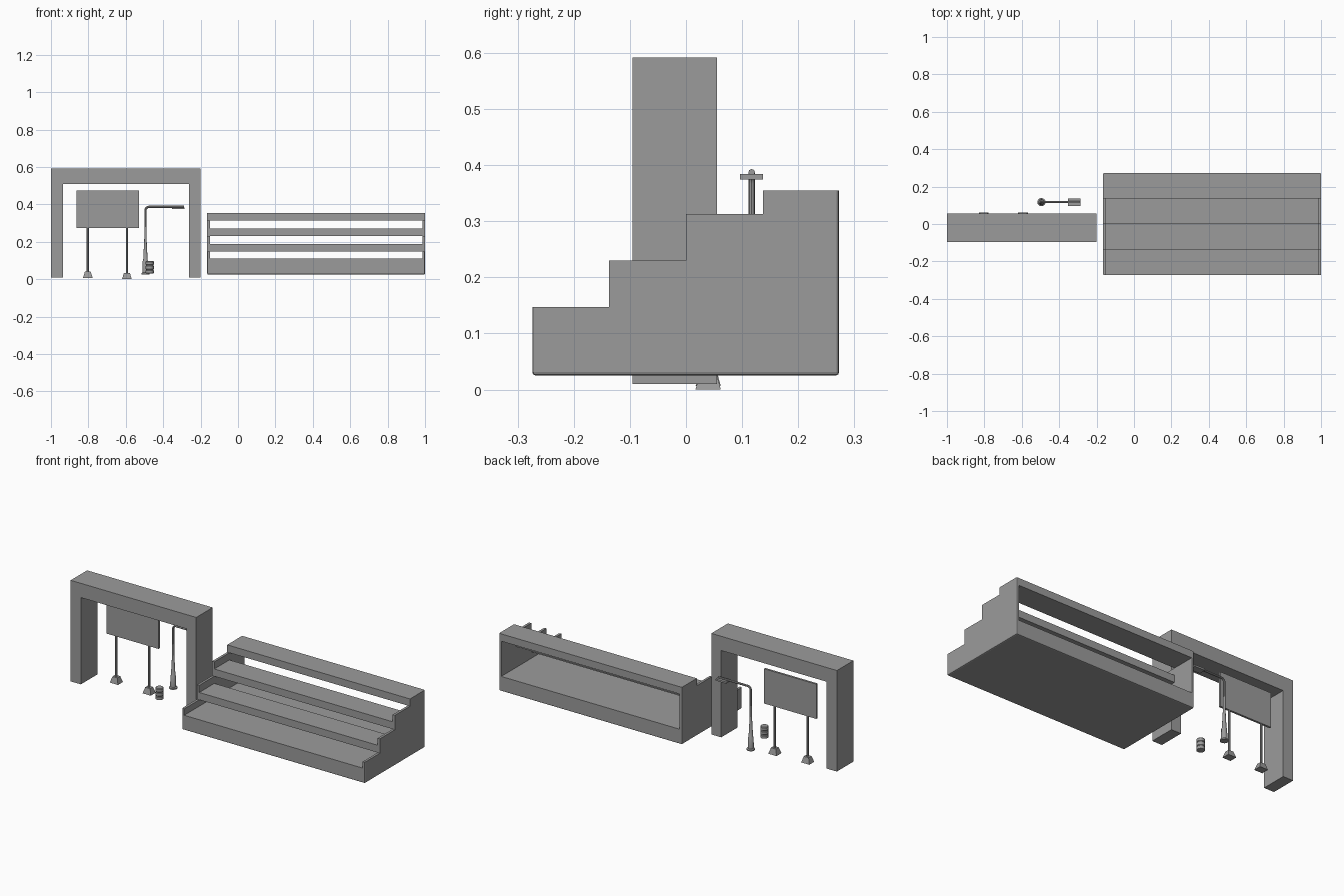
import bpy, bmesh, math
from mathutils import Vector, Matrix

cube = bpy.data.objects.get("Cube")
if cube:
    bpy.data.objects.remove(cube, do_unlink=True)

GREY = (0.33, 0.33, 0.33, 1)
mat = bpy.data.materials.new("plain grey")
mat.use_nodes = True
mat.diffuse_color = GREY
mat.node_tree.nodes["Principled BSDF"].inputs["Base Color"].default_value = GREY


def finish(name, bm, smooth=False):
    bmesh.ops.recalc_face_normals(bm, faces=bm.faces)
    me = bpy.data.meshes.new(name)
    bm.to_mesh(me)
    bm.free()
    me.materials.append(mat)
    ob = bpy.data.objects.new(name, me)
    bpy.context.collection.objects.link(ob)
    if smooth:
        bpy.ops.object.select_all(action='DESELECT')
        ob.select_set(True)
        bpy.context.view_layer.objects.active = ob
        bpy.ops.object.shade_smooth_by_angle(angle=math.radians(35))
    return ob


def box(name, x, y, z, top_scale=1.0):
    """Box from ranges, with an optional taper towards the top."""
    bm = bmesh.new()
    bmesh.ops.create_cube(bm, size=1)
    for v in bm.verts:
        s = top_scale if v.co.z > 0 else 1
        v.co = Vector([(lo + hi) / 2 + c * (hi - lo) * k
                       for (lo, hi), c, k in zip((x, y, z), v.co, (s, s, 1))])
    return finish(name, bm)


def prism(name, points, place, depth, bevel=None):
    """Extrude a flat outline; place maps (a, b) to 3D."""
    bm = bmesh.new()
    face = bm.faces.new([bm.verts.new(place(a, b)) for a, b in points])
    out = bmesh.ops.extrude_face_region(bm, geom=[face])
    moved = [g for g in out["geom"] if isinstance(g, bmesh.types.BMVert)]
    bmesh.ops.translate(bm, verts=moved, vec=depth)
    if bevel:
        edges = [e for e in bm.edges if bevel(e)]
        bmesh.ops.bevel(bm, geom=edges, offset=0.006, segments=2,
                        profile=0.5, affect='EDGES')
    return finish(name, bm)


def lathe(name, profile, x, y, sides=16):
    """Spin (radius, height) points about a vertical axis, capped at both ends."""
    bm = bmesh.new()
    rings = [[bm.verts.new((x + r * math.cos(t), y + r * math.sin(t), z))
              for t in (math.tau * i / sides for i in range(sides))]
             for r, z in profile]
    for a, b in zip(rings, rings[1:]):
        for i in range(sides):
            j = (i + 1) % sides
            bm.faces.new((a[i], a[j], b[j], b[i]))
    bm.faces.new(rings[0])
    bm.faces.new(rings[-1])
    return finish(name, bm, True)


def tube(name, points, radius):
    """Round rod that follows a path."""
    cu = bpy.data.curves.new(name, 'CURVE')
    cu.dimensions = '3D'
    cu.bevel_depth = radius
    cu.bevel_resolution = 2
    cu.use_fill_caps = True
    sp = cu.splines.new('POLY')
    sp.points.add(len(points) - 1)
    for p, co in zip(sp.points, points):
        p.co = (*co, 1)
    tmp = bpy.data.objects.new(name + "_path", cu)
    bpy.context.collection.objects.link(tmp)
    bpy.context.view_layer.update()
    me = bpy.data.meshes.new_from_object(
        tmp.evaluated_get(bpy.context.evaluated_depsgraph_get()))
    bpy.data.objects.remove(tmp, do_unlink=True)
    bm = bmesh.new()
    bm.from_mesh(me)
    bpy.data.meshes.remove(me)
    return finish(name, bm, True)


# Bleacher: stepped end walls, solid base and three open seat planks
X0, X1, WALL = -0.165, 1.0, 0.014
YS = [-0.274, -0.137, 0.0, 0.137, 0.273]
TOPS = [0.147, 0.23, 0.313, 0.355]
BOTTOM, FLOOR = 0.025, 0.11

stairs = [(YS[0], BOTTOM)]
for i, top in enumerate(TOPS):
    stairs += [(YS[i], top), (YS[i + 1], top)]
stairs.append((YS[-1], BOTTOM))


def rounded(e):
    # outer corners on the bottom edges and the upright front and back edges
    a, b = e.verts[0].co, e.verts[1].co
    low = max(a.z, b.z) < BOTTOM + 0.001
    ends = all(abs(p.y) > 0.27 for p in (a, b))
    out = all(min(abs(p.x - X0), abs(p.x - X1)) < 0.001 for p in (a, b))
    return (low or ends) and (out or abs(a.x - b.x) > 0.001 and low)


for name, outer, step in (("right_end_wall", X0, WALL), ("left_end_wall", X1, -WALL)):
    prism(name, stairs, lambda a, b: (outer, a, b), (step, 0, 0), rounded)

base = [(YS[0], BOTTOM), (YS[0], FLOOR), (YS[-1], FLOOR), (YS[-1], BOTTOM)]
prism("bleacher_base", base, lambda a, b: (X0 + WALL, a, b),
      (X1 - X0 - 2 * WALL, 0, 0), rounded)

for i in (1, 2, 3):
    low = TOPS[i - 1]
    box(f"seat_plank_{i}", (X0 + WALL, X1 - WALL), (YS[i], YS[i + 1]), (low, low + 0.042))

# Gateway arch
arch = [(-1.0, 0.01), (-1.0, 0.592), (-0.2, 0.592), (-0.2, 0.01),
        (-0.263, 0.01), (-0.263, 0.51), (-0.935, 0.51), (-0.935, 0.01)]
prism("gateway_arch", arch, lambda a, b: (a, -0.095, b), (0, 0.15, 0))

# Notice board on two posts with tapered feet
BOARD_Y = 0.04
box("notice_board", (-0.863, -0.53), (BOARD_Y - 0.006, BOARD_Y + 0.006), (0.273, 0.473))
for side, x, z in (("right", -0.803, 0.006), ("left", -0.594, 0.0)):
    box(f"{side}_board_foot", (x - 0.026, x + 0.026), (BOARD_Y - 0.023, BOARD_Y + 0.022),
        (z, z + 0.034), 0.6)
    lathe(f"{side}_board_post", [(0.006, z + 0.03), (0.006, 0.28)], x, BOARD_Y, 10)

# Street lamp: stepped tapering pole, bent arm and flat head
LX, LY, ARM_Z = -0.495, 0.117, 0.387
lathe("lamp_pole", [(0.022, 0.025), (0.022, 0.032), (0.016, 0.036), (0.015, 0.095),
                    (0.012, 0.1), (0.006, 0.22), (0.006, 0.28)], LX, LY)
BEND = 0.02
path = [(LX, LY, 0.27)]
for i in range(7):
    t = math.pi / 2 * i / 6
    path.append((LX + BEND * (1 - math.cos(t)), LY, ARM_Z - BEND * (1 - math.sin(t))))
path.append((-0.288, LY, ARM_Z))
tube("lamp_arm", path, 0.006)
box("lamp_head", (-0.352, -0.285), (LY - 0.021, LY + 0.02), (0.374, 0.384))

# Ribbed drum
drum = [(0.019, 0.031)]
for k in range(3):
    z = 0.031 + k * 0.023
    drum += [(0.022, z + 0.001), (0.022, z + 0.016), (0.019, z + 0.018), (0.019, z + 0.021)]
drum = drum[:-2] + [(0.019, 0.097)]
lathe("ribbed_drum", drum, -0.472, -0.04, 18)
